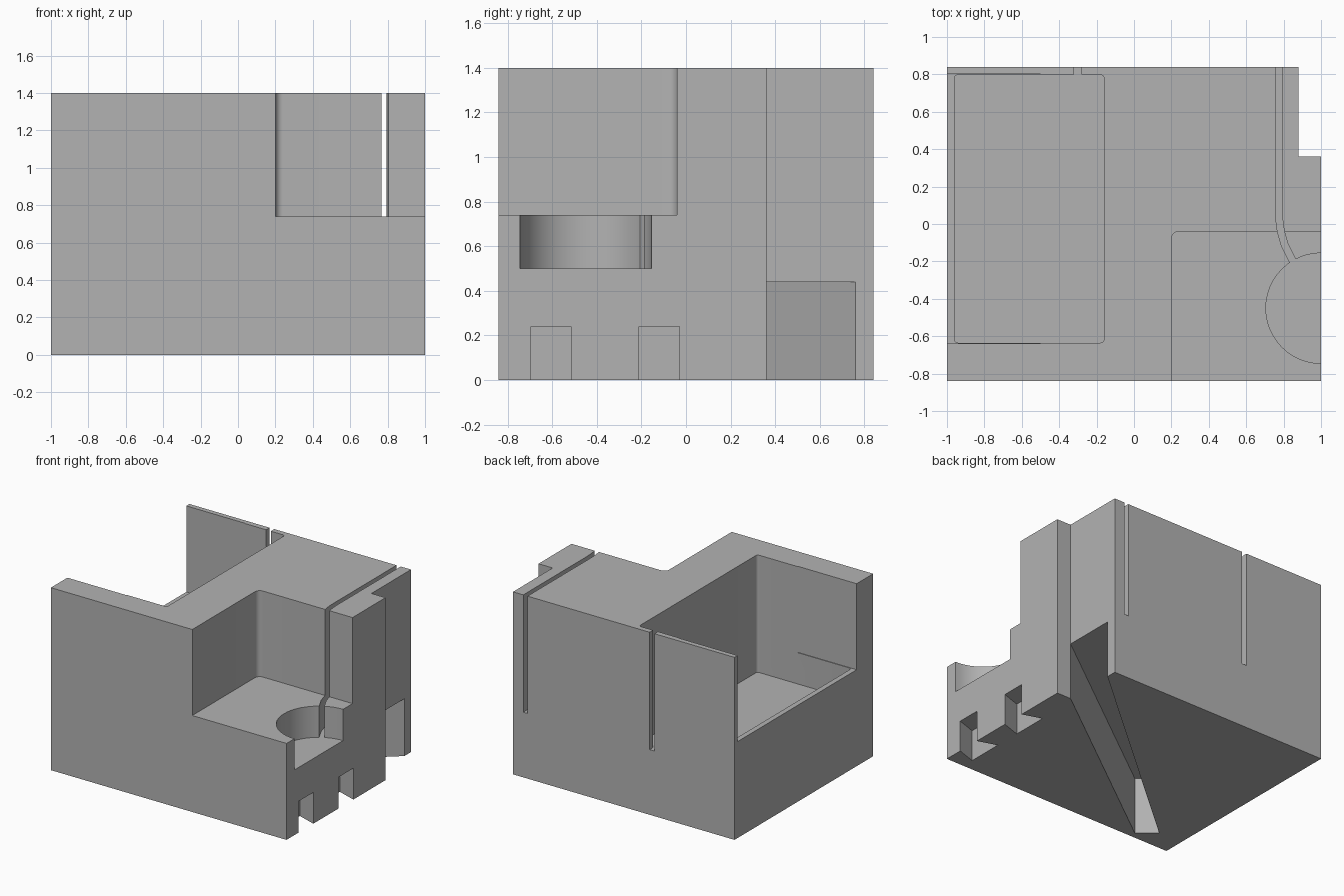
import bpy, bmesh
from math import cos, sin, pi, radians
from mathutils import Vector

cube = bpy.data.objects.get("Cube")
if cube:
    bpy.data.objects.remove(cube, do_unlink=True)

grey = bpy.data.materials.new("plain grey")
grey.use_nodes = True
grey.diffuse_color = (0.45, 0.45, 0.45, 1)
grey.node_tree.nodes["Principled BSDF"].inputs["Base Color"].default_value = (0.45, 0.45, 0.45, 1)


def prism(name, outline, z0, z1):
    """Upright solid over a flat outline."""
    bm = bmesh.new()
    face = bm.faces.new([bm.verts.new((x, y, z0)) for x, y in outline])
    top = bmesh.ops.extrude_face_region(bm, geom=[face])["geom"]
    verts = [v for v in top if isinstance(v, bmesh.types.BMVert)]
    bmesh.ops.translate(bm, verts=verts, vec=(0, 0, z1 - z0))
    bmesh.ops.recalc_face_normals(bm, faces=bm.faces)
    mesh = bpy.data.meshes.new(name)
    bm.to_mesh(mesh)
    bm.free()
    mesh.materials.append(grey)
    obj = bpy.data.objects.new(name, mesh)
    bpy.context.collection.objects.link(obj)
    return obj


def box(x0, x1, y0, y1):
    return [(x0, y0), (x1, y0), (x1, y1), (x0, y1)]


def arc(cx, cy, r, start, end, steps):
    return [(cx + r * cos(start + (end - start) * i / steps),
             cy + r * sin(start + (end - start) * i / steps)) for i in range(steps + 1)]


def rounded(x0, x1, y0, y1, r):
    centres = [(x1 - r, y1 - r), (x0 + r, y1 - r), (x0 + r, y0 + r), (x1 - r, y0 + r)]
    return [p for i, (cx, cy) in enumerate(centres)
            for p in arc(cx, cy, r, i * pi / 2, (i + 1) * pi / 2, 6)]


def ribbon(path, width):
    """Outline of constant width along a path."""
    pts = [Vector(p) for p in path]
    left, right = [], []
    for i, p in enumerate(pts):
        d = (pts[min(i + 1, len(pts) - 1)] - pts[max(i - 1, 0)]).normalized()
        n = Vector((-d.y, d.x)) * width / 2
        left.append(tuple(p + n))
        right.append(tuple(p - n))
    return left + right[::-1]


# Main block, with the full-height notch at its back corner in the outline
block = prism("block", [(-1, -0.84), (1, -0.84), (1, 0.36), (0.88, 0.36),
                        (0.88, 0.84), (-1, 0.84)], 0, 1.4)

FLOOR, LEDGE, OVER = 0.5, 0.74, 1.6
cutters = [
    # Step at the front corner and the round well in its floor
    prism("step_cutter", rounded(0.2, 1.4, -1.3, -0.04, 0.04), LEDGE, OVER),
    prism("well_cutter", arc(1, -0.45, 0.295, 0, 2 * pi * 47 / 48, 47), FLOOR, 1),
    # Large pocket and its side opening
    prism("pocket_cutter", rounded(-0.96, -0.16, -0.635, 0.798, 0.02), FLOOR, OVER),
    prism("opening_cutter", box(-1.2, -0.5, -0.64, 0.802), LEDGE, OVER),
    # Narrow slots through the back
    prism("back_slot_cutter", box(-0.32, -0.28, 0.7, 1), FLOOR, OVER),
    prism("curved_slot_cutter", ribbon([(0.775, 1), (0.775, 0.08), (0.777, 0.02),
          (0.785, -0.04), (0.805, -0.11), (0.85, -0.2), (0.9, -0.29)], 0.036), FLOOR, OVER),
    # Tapered diagonal channel underneath
    prism("channel_cutter", [(0.95, 0.412), (0.95, 0.82), (-0.8, -0.68),
                             (-0.67, -0.79)], -0.2, 0.44),
]
# Dovetail sockets low on the side
for y in (-0.605, -0.12):
    cutters.append(prism("dovetail_cutter", [(1.03, y - 0.08), (1.03, y + 0.08),
                   (0.85, y + 0.14), (0.85, y - 0.14)], -0.2, 0.24))

bpy.context.view_layer.objects.active = block
for cutter in cutters:
    mod = block.modifiers.new("cut", 'BOOLEAN')
    mod.operation = 'DIFFERENCE'
    mod.solver = 'EXACT'
    mod.object = cutter
    bpy.ops.object.modifier_apply(modifier=mod.name)
    bpy.data.objects.remove(cutter, do_unlink=True)

bpy.ops.object.select_all(action='DESELECT')
block.select_set(True)
bpy.ops.object.shade_smooth_by_angle(angle=radians(30))
